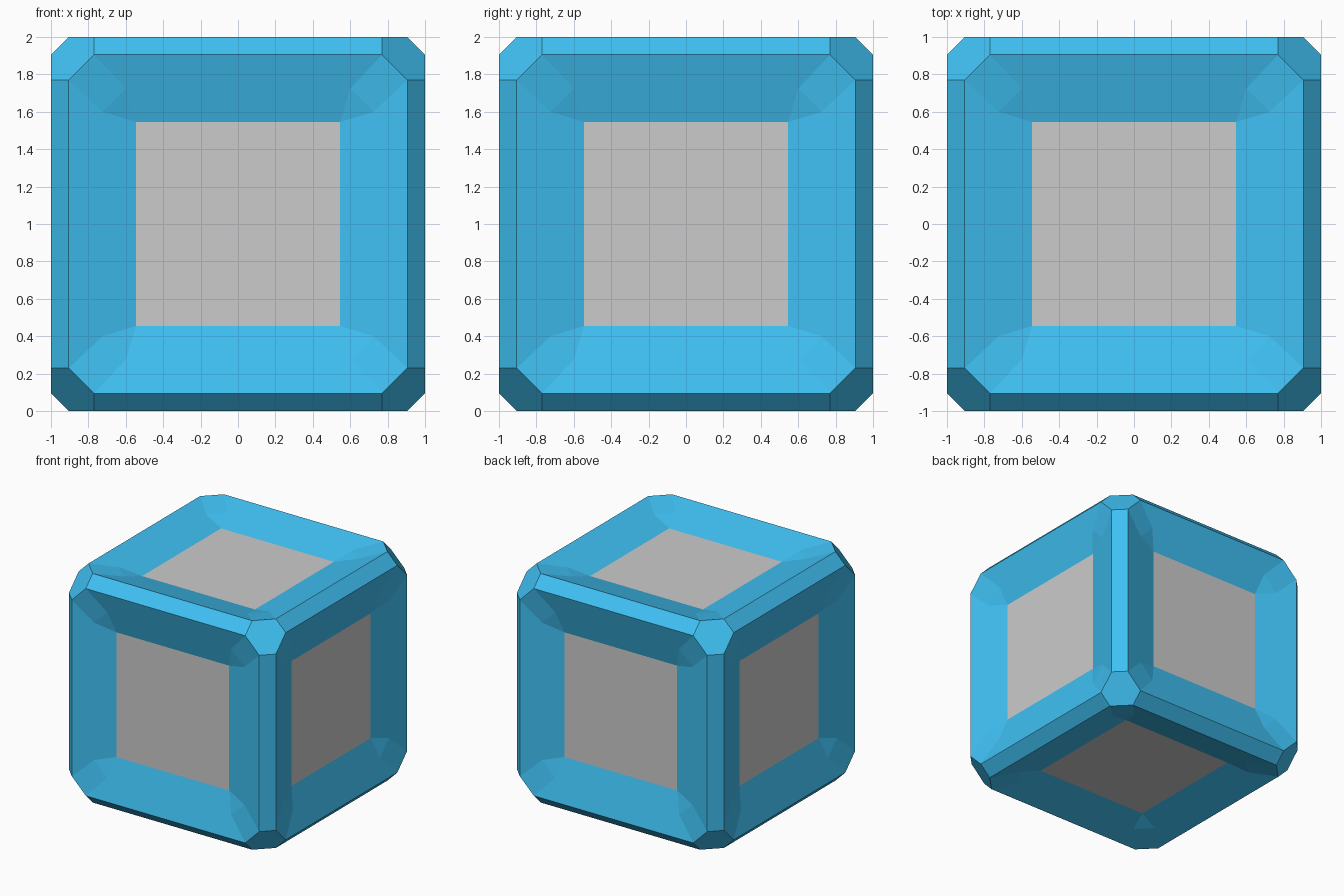
import bpy, bmesh
from math import pi
from itertools import permutations, product
from mathutils import Matrix, Vector

if "Cube" in bpy.data.objects:
    bpy.data.objects.remove(bpy.data.objects["Cube"])

A, B, C = 1.0, 0.905, 0.77      # cube face, chamfer line, corner cut
P, DEPTH = 0.545, 0.10          # panel half width and recess depth
MID = (B + P) / 2               # ring halfway down the sloped rim
MID_C = 0.60

# rotations that carry the +z side to each of the six sides
SIDES = [Matrix.Rotation(a, 3, 'X') for a in (0, pi / 2, pi, -pi / 2)]
SIDES += [Matrix.Rotation(a, 3, 'Y') for a in (pi / 2, -pi / 2)]
QUARTERS = [Matrix.Rotation(i * pi / 2, 3, 'Z') for i in range(4)]


def add_face(bm, pts):
    """Add a flat face that points away from the centre."""
    f = bm.faces.new([bm.verts.new(p) for p in pts])
    f.normal_update()
    if f.normal.dot(f.calc_center_median()) < 0:
        f.normal_flip()


def finish(bm, name, color=None):
    bmesh.ops.remove_doubles(bm, verts=bm.verts[:], dist=1e-4)
    bmesh.ops.translate(bm, verts=bm.verts[:], vec=(0, 0, 1))
    me = bpy.data.meshes.new(name)
    bm.to_mesh(me)
    bm.free()
    ob = bpy.data.objects.new(name, me)
    bpy.context.collection.objects.link(ob)
    if color:
        mat = bpy.data.materials.new(name + "_paint")
        mat.diffuse_color = color
        mat.use_nodes = True
        mat.node_tree.nodes["Principled BSDF"].inputs["Base Color"].default_value = mat.diffuse_color
        me.materials.append(mat)
    return ob


frame = bmesh.new()
panels = bmesh.new()
low, mid = A - DEPTH, A - DEPTH / 2

# sloped rims, corner facets and panels on each side
rim = [(-C, B, A), (C, B, A), (MID_C, MID, mid), (P, P, low),
       (-P, P, low), (-MID_C, MID, mid)]
facet = [(C, B, A), (B, C, A), (MID, MID_C, mid), (MID_C, MID, mid)]
tip = [(MID_C, MID, mid), (MID, MID_C, mid), (P, P, low)]
square = [(P, P, low), (-P, P, low), (-P, -P, low), (P, -P, low)]
for side in SIDES:
    for q in QUARTERS:
        for shape in (rim, facet, tip):
            add_face(frame, [side @ q @ Vector(p) for p in shape])
    add_face(panels, [side @ Vector(p) for p in square])

# chamfered bars along the twelve cube edges
for axis, s, t in product(range(3), (-1, 1), (-1, 1)):
    bar = [(-C, s * A, t * B), (C, s * A, t * B),
           (C, s * B, t * A), (-C, s * B, t * A)]
    add_face(frame, [Vector([p[(i - axis) % 3] for i in range(3)]) for p in bar])

# hexagonal corner caps
cap = [(A, B, C), (B, A, C), (C, A, B), (C, B, A), (B, C, A), (A, C, B)]
for sx, sy, sz in product((-1, 1), repeat=3):
    add_face(frame, [Vector((x * sx, y * sy, z * sz)) for x, y, z in cap])

finish(frame, "crate_frame", (0.05, 0.53, 0.9, 1))
finish(panels, "recessed_panels")
